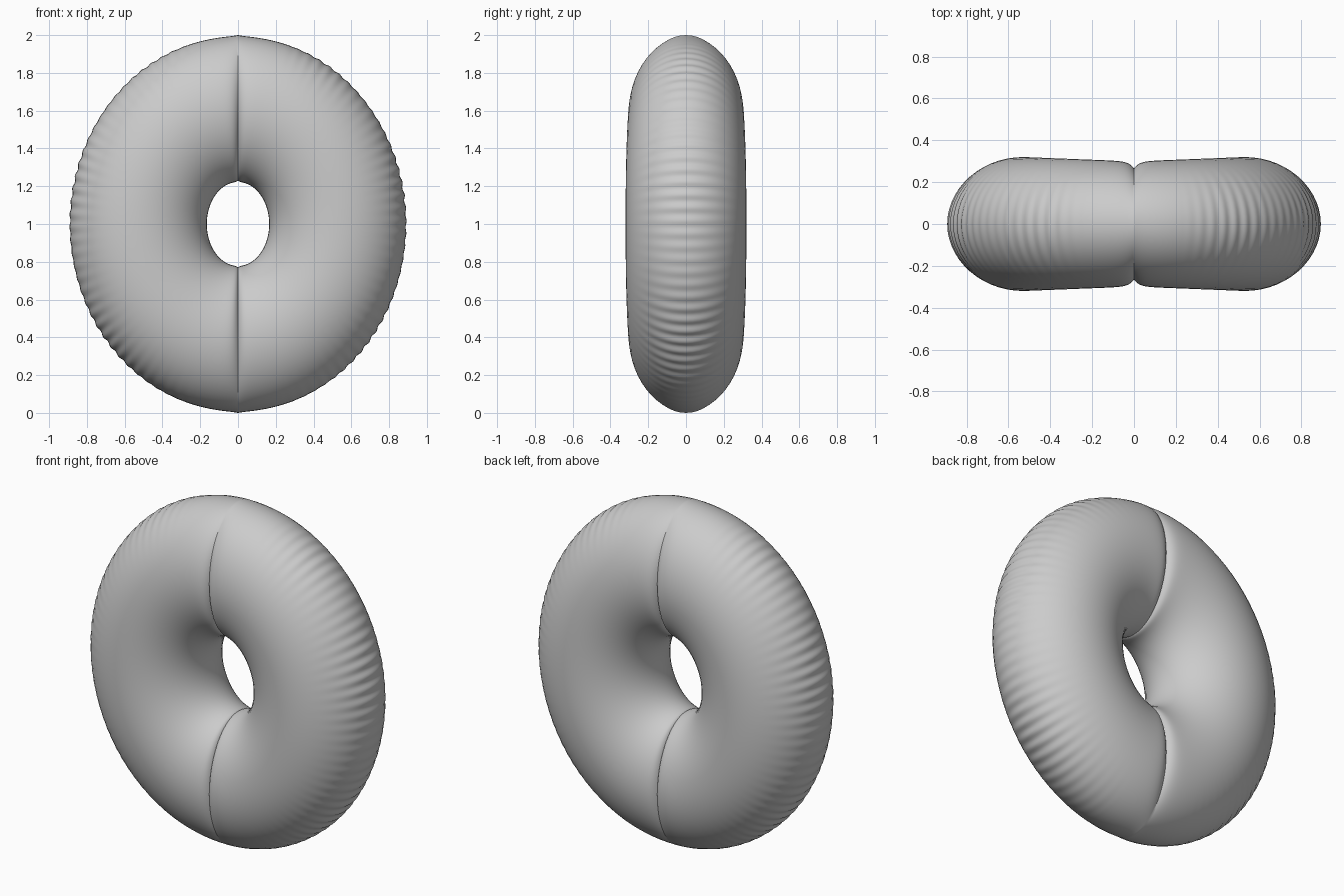
import bpy, bmesh
from math import sin, cos, pi, exp, tau

if "Cube" in bpy.data.objects:
    bpy.data.objects.remove(bpy.data.objects["Cube"])

SEGMENTS, SIDES = 720, 56


def ring_point(a, t):
    """Point on the inflated ring: a runs round the ring, t round the tube."""
    c, s = cos(a), sin(a)
    pinch = exp(-abs(c) * 0.6 / 0.028)            # groove at the x = 0 seam
    # outer and inner outlines are ellipses, slightly pointed at the seam
    outer_x, outer_z = 0.89, 0.992 + 0.008 * pinch
    inner_x, inner_z = 0.165, 0.222 + 0.008 * pinch
    depth = 0.299 + 0.021 * abs(c) - 0.033 * pinch
    k = (1 + cos(t)) / 2                          # 0 = hole side, 1 = outer rim
    x = c * (inner_x + (outer_x - inner_x) * k)
    z = s * (inner_z + (outer_z - inner_z) * k)
    y = depth * sin(t)
    # fine wrinkles along the outer rim, fading towards faces and seams
    if cos(t) > 0:
        fade = max(0, cos(t)) ** 5 * min(1, max(0, abs(c) - 0.25) * 3)
        r = 0.004 * fade * sin(90 * a) * (0.7 + 0.3 * sin(7 * a))
        x, z = x + c * r, z + s * r
    return x, y, z + 1


# inflated ring
bm = bmesh.new()
loops = [[bm.verts.new(ring_point(tau * i / SEGMENTS, tau * j / SIDES))
          for j in range(SIDES)] for i in range(SEGMENTS)]
for i in range(SEGMENTS):
    p, q = loops[i], loops[(i + 1) % SEGMENTS]
    for j in range(SIDES):
        n = (j + 1) % SIDES
        bm.faces.new((p[j], p[n], q[n], q[j]))
bmesh.ops.recalc_face_normals(bm, faces=bm.faces)
mesh = bpy.data.meshes.new("inflated_ring")
bm.to_mesh(mesh)
bm.free()
ring = bpy.data.objects.new("inflated_ring", mesh)
bpy.context.collection.objects.link(ring)
bpy.context.view_layer.objects.active = ring
ring.select_set(True)
bpy.ops.object.shade_smooth_by_angle(angle=pi / 6)
